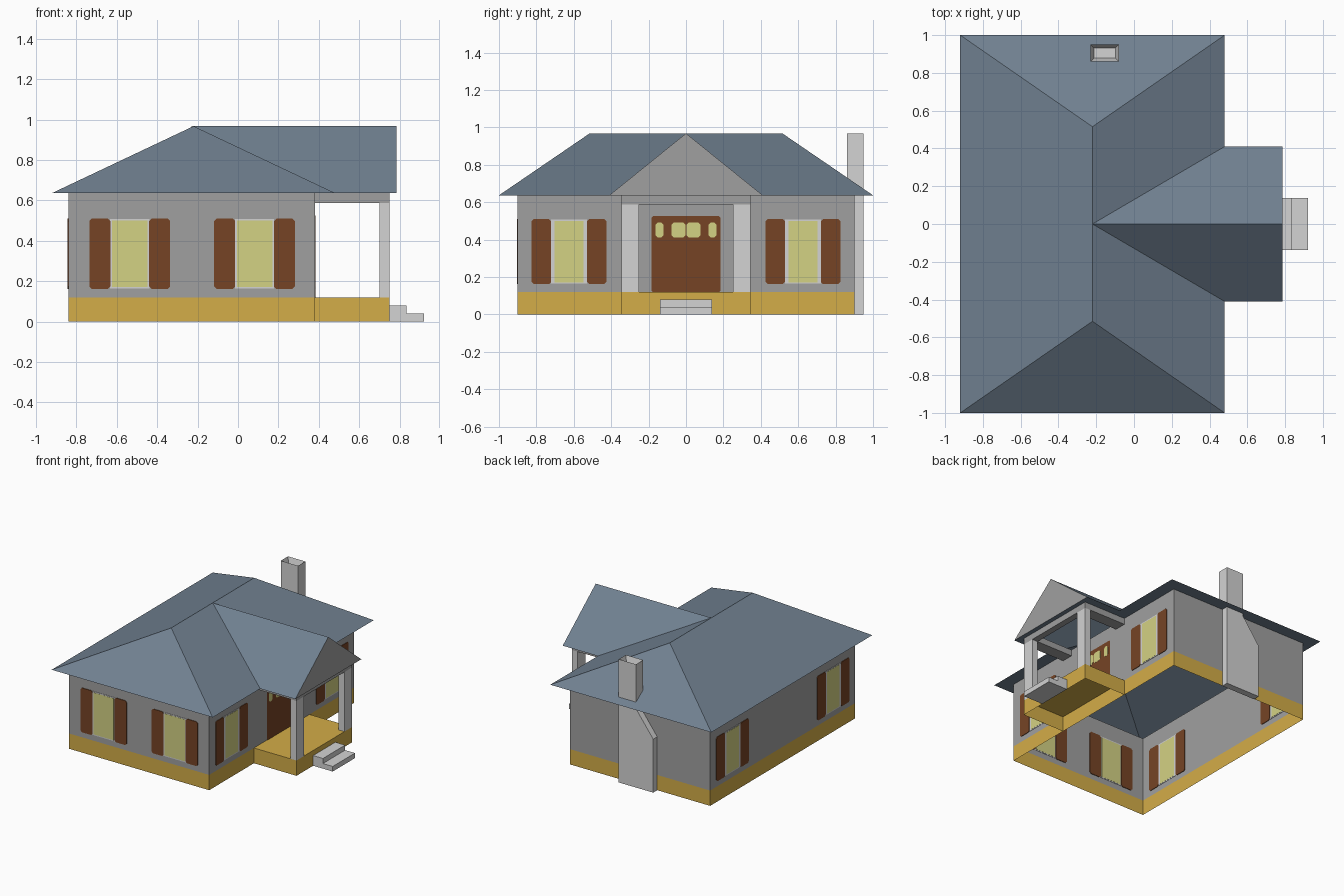
import bpy, bmesh

if "Cube" in bpy.data.objects:
    bpy.data.objects.remove(bpy.data.objects["Cube"])

def lin(c):
    c /= 255
    return c / 12.92 if c <= 0.04045 else ((c + 0.055) / 1.055) ** 2.4

def material(name, r, g, b):
    m = bpy.data.materials.new(name)
    m.diffuse_color = (lin(r), lin(g), lin(b), 1)
    m.use_nodes = True
    m.node_tree.nodes["Principled BSDF"].inputs["Base Color"].default_value = m.diffuse_color
    return m

SLATE = material("slate_blue", 112, 128, 144)
WALL = material("wall_grey", 160, 160, 160)
PALE = material("pale_grey", 211, 211, 211)
OCHRE = material("ochre", 212, 173, 72)
BROWN = material("brown", 118, 68, 37)
GLASS = material("pale_yellow", 212, 210, 132)

def mesh(name, verts, faces, mat):
    me = bpy.data.meshes.new(name)
    me.from_pydata(verts, [], faces)
    me.materials.append(mat)
    ob = bpy.data.objects.new(name, me)
    bpy.context.collection.objects.link(ob)
    return ob

def box(name, x0, x1, y0, y1, z0, z1, mat, bottom=True, top=True):
    v = [(x, y, z) for z in (z0, z1) for x, y in ((x0, y0), (x1, y0), (x1, y1), (x0, y1))]
    f = [(i, (i + 1) % 4, (i + 1) % 4 + 4, i + 4) for i in range(4)]
    if bottom:
        f.append((3, 2, 1, 0))
    if top:
        f.append((4, 5, 6, 7))
    return mesh(name, v, f, mat)

def prism(name, profile, place, t0, t1, mat):
    """Extrude a 2D outline; place(u, w, t) maps it into space."""
    n = len(profile)
    v = [place(u, w, t) for t in (t0, t1) for u, w in profile]
    f = [(i, (i + 1) % n, (i + 1) % n + n, i + n) for i in range(n)]
    f += [tuple(range(n))[::-1], tuple(range(n, 2 * n))]
    ob = mesh(name, v, f, mat)
    bm = bmesh.new()
    bm.from_mesh(ob.data)
    bmesh.ops.recalc_face_normals(bm, faces=bm.faces)
    bm.to_mesh(ob.data)
    bm.free()
    return ob

def plate(name, place, u0, u1, z0, z1, half, mat, c=0.0):
    """Thin wall plate with clipped corners."""
    if c:
        p = [(u0 + c, z0), (u1 - c, z0), (u1, z0 + c), (u1, z1 - c),
             (u1 - c, z1), (u0 + c, z1), (u0, z1 - c), (u0, z0 + c)]
    else:
        p = [(u0, z0), (u1, z0), (u1, z1), (u0, z1)]
    return prism(name, p, place, -half, half, mat)

X0, X1, Y = -0.84, 0.38, 0.9          # walls
E, R = 0.637, 0.968                   # eave and ridge heights
EX0, EX1, GX, RX, GY, RY = -0.92, 0.48, 0.785, -0.22, 0.41, 0.515

# Walls: hollow shells, open underneath
box("foundation", X0, X1, -Y, Y, 0, 0.12, OCHRE, False, False)
box("walls", X0, X1, -Y, Y, 0.12, E, WALL, False, False)

# Hip roof with a cross gable over the porch
v, f = [(EX0, -1, E), (EX0, 1, E), (RX, RY, R), (RX, -RY, R), (RX, 0, R), (GX, 0, R)], [(0, 3, 4, 2, 1)]
for s in (-1, 1):
    n = len(v)
    v += [(EX1, s, E), (EX1, s * GY, E), (GX, s * GY, E)]
    eave, ridge = (0, 3) if s < 0 else (1, 2)
    new = [(eave, n, ridge), (n, n + 1, 4, ridge), (n + 1, n + 2, 5, 4)]
    f += new if s < 0 else [q[::-1] for q in new]
mesh("roof", v, f, SLATE)
mesh("gable", [(GX, -GY, E), (GX, GY, E), (GX, 0, R)], [(0, 1, 2)], WALL)

# Eave undersides
strips = [(EX0, X0, -1, 1), (X0, EX1, -1, -Y), (X0, EX1, Y, 1),
          (X1, EX1, -Y, -GY), (X1, EX1, GY, Y),
          (X1, GX, -GY, -0.345), (X1, GX, 0.345, GY), (0.75, GX, -0.345, 0.345)]
v, f = [], []
for a, b, c, d in strips:
    n = len(v)
    v += [(a, c, E), (a, d, E), (b, d, E), (b, c, E)]
    f.append((n, n + 1, n + 2, n + 3))
mesh("soffit", v, f, SLATE)

# Porch
box("porch_floor", X1, 0.75, -0.345, 0.345, 0, 0.12, OCHRE, False, True)
for s, tag in ((-1, "left"), (1, "right")):
    a, b = sorted((s * 0.25, s * 0.345))
    box("porch_post_" + tag, 0.70, 0.75, a, b, 0.12, 0.588, PALE)
    box("porch_beam_" + tag, X1, 0.75, a, b, 0.588, E, WALL)
box("porch_beam_front", 0.70, 0.75, -0.25, 0.25, 0.588, E, WALL)
prism("steps", [(0.75, 0), (0.92, 0), (0.92, 0.04), (0.835, 0.04), (0.835, 0.08), (0.75, 0.08)],
      lambda u, w, t: (u, t, w), -0.138, 0.138, PALE)

# Chimney: shouldered breast against the back wall, hollow stack above
prism("chimney_breast", [(-0.38, 0), (-0.08, 0), (-0.08, 0.62), (-0.23, 0.62), (-0.38, 0.42)],
      lambda u, w, t: (u, t, w), Y - 0.003, 0.95, PALE)
stack = box("chimney_stack", -0.23, -0.08, 0.86, 0.95, 0.62, R, PALE)
bm = bmesh.new()
bm.from_mesh(stack.data)
bm.faces.ensure_lookup_table()
top = max(bm.faces, key=lambda q: q.calc_center_median().z)
bmesh.ops.inset_region(bm, faces=[top], thickness=0.025)
bmesh.ops.translate(bm, vec=(0, 0, -0.06), verts=top.verts)
bm.to_mesh(stack.data)
bm.free()

# Windows with shutters
def front(u, w, t): return (u, -Y + t, w)
def right(u, w, t): return (X1 + t, u, w)
def left(u, w, t): return (X0 + t, u, w)

for tag, place, centres, pane in (("front", front, (-0.536, 0.082), 0.088),
                                  ("right", right, (-0.625, 0.625), 0.078),
                                  ("left", left, (-0.625, 0.625), 0.078)):
    for i, c in enumerate(centres, 1):
        name = f"{tag}_window_{i}"
        plate(name + "_frame", place, c - 0.097, c + 0.097, 0.165, 0.508, 0.0025, PALE)
        plate(name + "_glass", place, c - pane, c + pane, 0.172, 0.5, 0.0037, GLASS)
        for s in (-1, 1):
            a, b = sorted((c + s * 0.096, c + s * 0.2))
            plate(name + "_shutter", place, a, b, 0.162, 0.51, 0.0048, BROWN, 0.012)

# Front door with small lights
plate("door", right, -0.185, 0.185, 0.12, 0.525, 0.0035, BROWN, 0.008)
for s in (-1, 1):
    for a, b in ((0.003, 0.078), (0.12, 0.163)):
        a, b = sorted((s * a, s * b))
        plate("door_light", right, a, b, 0.41, 0.492, 0.0048, GLASS, 0.013)
